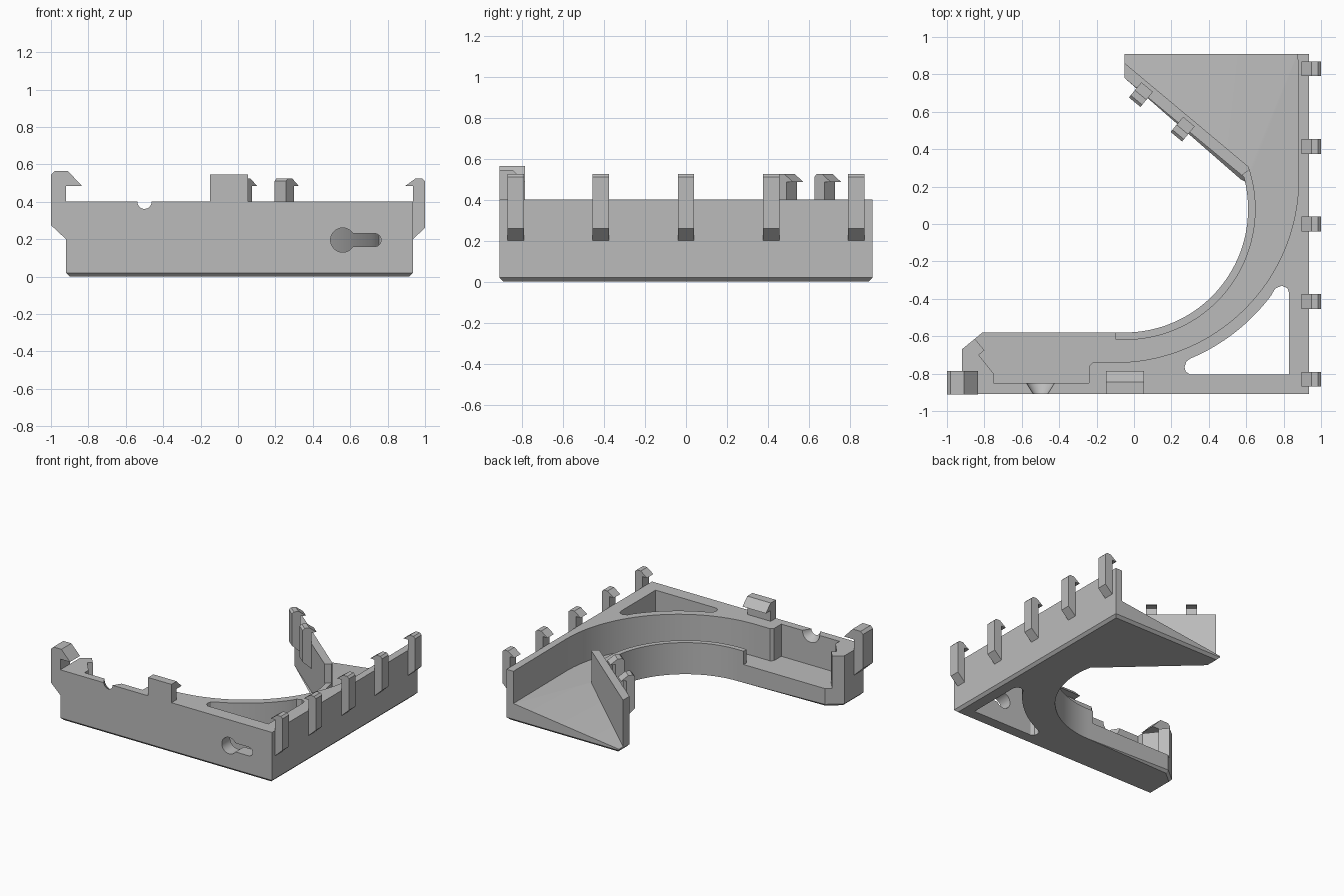
import bpy, bmesh
from math import sin, cos, radians, pi
from mathutils import Vector, Matrix

cube = bpy.data.objects.get("Cube")
if cube:
    bpy.data.objects.remove(cube, do_unlink=True)

grey = bpy.data.materials.new("plain grey")
grey.use_nodes = True
COLOUR = (0.5, 0.5, 0.5, 1)
grey.diffuse_color = COLOUR
grey.node_tree.nodes["Principled BSDF"].inputs["Base Color"].default_value = COLOUR

TOP, FLOOR, LIP = 0.4, 0.145, 0.25
INNER = (-0.05, 0.08)      # centre of the round opening
OUTER = (-0.1, 0.24)       # centre of the wall curve


def arc(centre, r, a0, a1, n):
    """Points along an arc, angles in degrees."""
    steps = [radians(a0 + (a1 - a0) * i / n) for i in range(n + 1)]
    return [(centre[0] + r * cos(a), centre[1] + r * sin(a)) for a in steps]


def prism(name, pts, bottom, top, matrix=None, chamfer=0):
    """Extrude a flat outline; bottom may be a height or a function of x, y."""
    low = bottom if callable(bottom) else (lambda x, y: bottom)
    bm = bmesh.new()
    lower = [bm.verts.new((x, y, low(x, y))) for x, y in pts]
    upper = [bm.verts.new((x, y, top)) for x, y in pts]
    base = bm.faces.new(lower)
    bm.faces.new(upper)
    n = len(pts)
    for i in range(n):
        j = (i + 1) % n
        bm.faces.new((lower[i], lower[j], upper[j], upper[i]))
    if chamfer:
        bmesh.ops.bevel(bm, geom=list(base.edges), offset=chamfer,
                        segments=1, affect='EDGES')
    if matrix:
        bm.transform(matrix)
    bmesh.ops.recalc_face_normals(bm, faces=bm.faces)
    return finish(name, bm)


def finish(name, bm):
    mesh = bpy.data.meshes.new(name)
    bm.to_mesh(mesh)
    bm.free()
    mesh.materials.append(grey)
    ob = bpy.data.objects.new(name, mesh)
    bpy.context.collection.objects.link(ob)
    return ob


def cut(target, cutter):
    mod = target.modifiers.new("cut", 'BOOLEAN')
    mod.operation, mod.solver, mod.object = 'DIFFERENCE', 'EXACT', cutter
    bpy.context.view_layer.objects.active = target
    bpy.ops.object.modifier_apply(modifier=mod.name)
    bpy.data.objects.remove(cutter, do_unlink=True)


def clip(name, profile, x, y, outward, width):
    """Profile of (outward distance, height), extruded sideways and centred."""
    d = Vector((outward[0], outward[1], 0)).normalized()
    side = Vector((0, 0, 1)).cross(d)
    m = Matrix((d, (0, 0, 1), side)).transposed().to_4x4()
    m.translation = (x, y, 0)
    return prism(name, profile, -width / 2, width / 2, m)


# Body: full outline with a chamfered underside
outline = [(-0.92, -0.91), (0.935, -0.91), (0.935, 0.91), (-0.05, 0.91), (-0.05, 0.78)]
outline += arc(INNER, 0.66, 15, -90, 48)
outline += [(-0.81, -0.58), (-0.92, -0.67)]
body = prism("bracket_body", outline, 0, TOP, chamfer=0.02)

# Recess behind the walls
recess = [(-0.75, -0.85), (-0.24, -0.85), (-0.24, -0.76), (-0.22, -0.74)]
recess += arc(OUTER, 0.98, -90, 0, 48)
recess += [(0.875, 0.95)]
recess += arc(INNER, 0.7, 18.2, -94, 48)
recess += [(-0.1, -0.45), (-0.9, -0.555), (-0.8, -0.675), (-0.83, -0.7), (-0.75, -0.8)]
cut(body, prism("recess_cutter", recess, FLOOR, 0.7))


# Sloping floor towards the rear tip
def slope(x, y):
    return FLOOR + 0.135 * ((x - 0.875) * 0.923 - (y - 0.91) * 0.386)


ramp = [(0.875, 0.95), (0.875, 0.7), (0.64, 0.29), (0.62, 0.3), (-0.1, 0.902), (-0.1, 0.95)]
cut(body, prism("ramp_cutter", ramp, slope, 0.75))

# Low lip round the opening
lip = arc(INNER, 0.715, 18, -96, 48) + arc(INNER, 0.6, -96, 14, 48)
cut(body, prism("lip_cutter", lip, LIP, 0.65))

# Corner opening
opening = [(0.83, -0.805), (0.3, -0.805), (0.277, -0.79), (0.27, -0.765), (0.28, -0.735)]
opening += arc(OUTER, 1.04, -67.4, -36.8, 16)
opening += [(0.755, -0.345), (0.79, -0.33), (0.82, -0.343), (0.83, -0.37)]
cut(body, prism("opening_cutter", opening, -0.1, 0.6))

# Keyhole through the front wall
keyhole = arc((0.56, 0.195), 0.065, 32, 328, 32) + arc((0.73, 0.195), 0.035, -90, 90, 12)
upright = Matrix.Translation((0, -0.85, 0)) @ Matrix.Rotation(pi / 2, 4, 'X')
cut(body, prism("keyhole_cutter", keyhole, -0.06, 0.09, upright))

# Countersunk notch in the top of the front wall
bm = bmesh.new()
bmesh.ops.create_cone(bm, cap_ends=True, segments=32, radius1=0.035, radius2=0.085, depth=0.08,
                      matrix=Matrix.Translation((-0.5, -0.875, TOP)) @ Matrix.Rotation(-pi / 2, 4, 'X'))
cut(body, finish("notch_cutter", bm))

bpy.ops.object.select_all(action='DESELECT')
body.select_set(True)
bpy.context.view_layer.objects.active = body
bpy.ops.object.shade_smooth_by_angle(angle=radians(25))

# Snap hooks along the side wall and the diagonal wall
hook = [(0, 0.2), (0.065, 0.26), (0.065, 0.51), (0.05, 0.525), (0.015, 0.525),
        (-0.04, 0.485), (0, 0.485)]
for i in range(5):
    clip(f"side_hook_{i + 1}", hook, 0.935, -0.83 + 0.415 * i, (1, 0), 0.08)
for i, x in enumerate((0.045, 0.268)):
    clip(f"diagonal_hook_{i + 1}", hook, x, 0.78 - 0.828 * (x + 0.05), (-0.638, -0.77), 0.08)

# Large hook at the end of the front wall
end_hook = [(0, 0.2), (0.08, 0.275), (0.08, 0.545), (0.06, 0.565), (-0.01, 0.565),
            (-0.085, 0.485), (0, 0.485)]
clip("end_hook", end_hook, -0.92, -0.848, (-1, 0), 0.125)

# Wide catch on top of the front wall
catch = [(0, TOP), (0, 0.545), (-0.065, 0.545), (-0.125, 0.485), (-0.065, 0.485), (-0.065, TOP)]
clip("front_catch", catch, -0.048, -0.91, (0, -1), 0.205)
